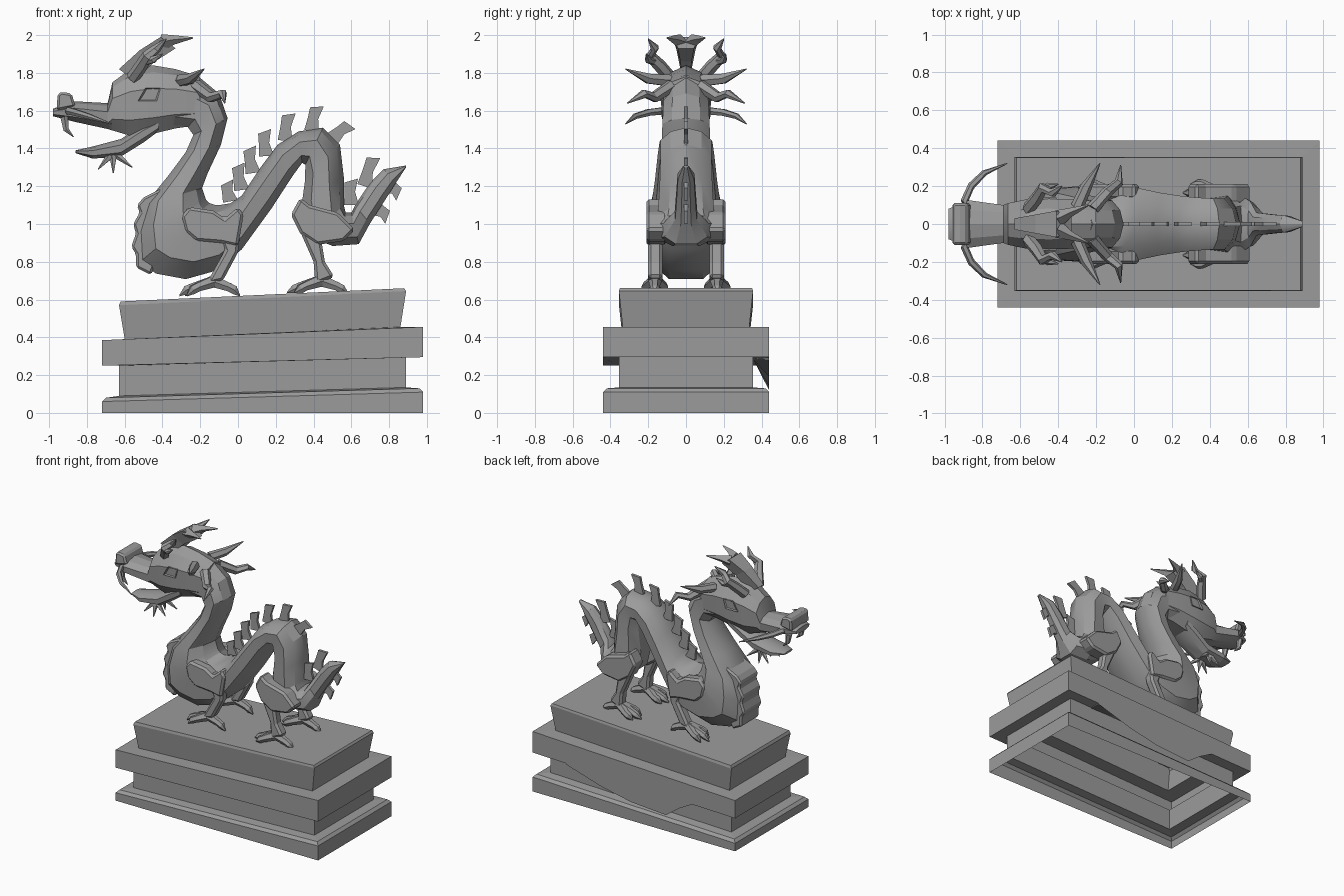
import bpy, bmesh, math
from mathutils import Vector

if "Cube" in bpy.data.objects:
    bpy.data.objects.remove(bpy.data.objects["Cube"], do_unlink=True)

stone = bpy.data.materials.new("grey_stone")
stone.use_nodes = True
grey = (0.33, 0.33, 0.33, 1)
stone.diffuse_color = grey
stone.node_tree.nodes["Principled BSDF"].inputs["Base Color"].default_value = grey


def finish(name, bm, mirror=False, bevel=0, smooth=0):
    """Turn a bmesh into a named object with optional mirror and bevel."""
    bmesh.ops.recalc_face_normals(bm, faces=bm.faces[:])
    mesh = bpy.data.meshes.new(name)
    bm.to_mesh(mesh)
    bm.free()
    mesh.materials.append(stone)
    obj = bpy.data.objects.new(name, mesh)
    bpy.context.collection.objects.link(obj)
    if smooth:
        bpy.ops.object.select_all(action='DESELECT')
        obj.select_set(True)
        bpy.context.view_layer.objects.active = obj
        bpy.ops.object.shade_smooth_by_angle(angle=math.radians(smooth))
    if bevel:
        mod = obj.modifiers.new("Chamfer", 'BEVEL')
        mod.width, mod.segments = bevel, 1
    if mirror:
        mod = obj.modifiers.new("Mirror", 'MIRROR')
        mod.use_axis = (False, True, False)
    return obj


def skin(name, rings, cap_start=True, cap_end=True, **options):
    """Bridge a list of closed rings into one surface."""
    bm = bmesh.new()
    loops = [[bm.verts.new(p) for p in ring] for ring in rings]
    for a, b in zip(loops, loops[1:]):
        for i in range(len(a)):
            j = (i + 1) % len(a)
            bm.faces.new((a[i], a[j], b[j], b[i]))
    if cap_start:
        bm.faces.new(loops[0])
    if cap_end:
        bm.faces.new(loops[-1])
    return finish(name, bm, **options)


def prism(name, outline, y0, y1, **options):
    """Side outline in x and z, given thickness across y."""
    rings = [[(x, y, z) for x, z in outline] for y in (y0, y1)]
    return skin(name, rings, **options)


def horn(name, points, radii, sides=6, mirror=True):
    """Tapering faceted tube through a few points."""
    pts = [Vector(p) for p in points]
    turn = (pts[-1] - pts[0]).to_track_quat('Z', 'Y')
    angles = [math.tau * i / sides for i in range(sides)]
    rings = [[p + turn @ Vector((r * math.cos(a), r * math.sin(a), 0)) for a in angles]
             for p, r in zip(pts, radii)]
    return skin(name, rings, mirror=mirror, smooth=25)


# Cross-section from back ridge to belly: depth fraction, width fraction
SECTION = [(0.1, 0.6), (0.33, 1), (0.75, 0.95), (0.98, 0.45)]


def body_ring(dx, dz, vx, vz, w):
    back, belly = Vector((dx, 0, dz)), Vector((vx, 0, vz))
    right = [back.lerp(belly, t) + Vector((0, w * s, 0)) for t, s in SECTION]
    left = [Vector((p.x, -p.y, p.z)) for p in reversed(right)]
    return [back] + right + left


# Pedestal: left x, right x, half depth, left z, right z
steps = [
    (-.72, .98, .44, 0, 0), (-.72, .98, .44, .06, .11),
    (-.70, .96, .42, .08, .13), (-.63, .89, .355, .09, .135),
    (-.63, .89, .355, .25, .295), (-.72, .98, .44, .25, .295),
    (-.72, .98, .44, .385, .455), (-.60, .86, .335, .39, .455),
    (-.63, .89, .355, .57, .645), (-.62, .88, .35, .59, .66)]
skin("pedestal", [[(a, -d, p), (b, -d, q), (b, d, q), (a, d, p)]
                  for a, b, d, p, q in steps], cap_start=False)

# Sagging ledge under the rear of the pedestal
sag = [(.7, .28), (.4, .19), (.15, .14), (-.14, .12), (-.25, .2), (-.36, .26)]
skin("rear_ledge_sag", [[(x, .44, z), (x, .355, .285), (x, .44, .3)] for x, z in sag])

# Neck, trunk and tail: back x, back z, belly x, belly z, half width
trunk = [
    (-.22, 1.79, -.42, 1.50, .12), (-.10, 1.69, -.27, 1.51, .12),
    (-.055, 1.56, -.24, 1.47, .125), (-.09, 1.42, -.28, 1.38, .13),
    (-.16, 1.27, -.37, 1.26, .15), (-.19, 1.19, -.50, 1.10, .175),
    (-.17, 1.13, -.54, .95, .195), (-.15, 1.11, -.53, .79, .2),
    (-.12, 1.10, -.44, .73, .2), (-.1, 1.10, -.28, .70, .2),
    (-.04, 1.11, -.12, .745, .2), (.02, 1.15, .02, .86, .19),
    (.12, 1.30, .18, 1.08, .165), (.21, 1.42, .29, 1.25, .15),
    (.32, 1.49, .34, 1.32, .14), (.45, 1.51, .355, 1.31, .135),
    (.54, 1.42, .35, 1.22, .135), (.56, 1.25, .33, 1.08, .14),
    (.56, 1.10, .37, .93, .15), (.57, 1.06, .5, .88, .16),
    (.6, 1.06, .64, .89, .12), (.62, 1.10, .70, 1.0, .06),
    (.70, 1.22, .79, 1.14, .05), (.77, 1.29, .84, 1.22, .045),
    (.89, 1.31, .89, 1.30, .015)]
skin("body", [body_ring(*s) for s in trunk], smooth=28)

# Head and lower jaw: x, top z, bottom z, half width
head = [
    (-.98, 1.61, 1.57, .08), (-.87, 1.65, 1.54, .125), (-.69, 1.64, 1.50, .1),
    (-.665, 1.75, 1.49, .11), (-.57, 1.82, 1.46, .13), (-.45, 1.84, 1.47, .135),
    (-.33, 1.82, 1.5, .13), (-.2, 1.78, 1.52, .12)]
jaw = [(-.86, 1.39, 1.375, .05), (-.77, 1.41, 1.345, .09),
       (-.62, 1.45, 1.355, .09), (-.5, 1.53, 1.43, .1), (-.42, 1.56, 1.49, .1)]
for name, rows in (("head", head), ("lower_jaw", jaw)):
    skin(name, [body_ring(x, t, x, b, w) for x, t, b, w in rows], smooth=20)
prism("nose", [(-.96, 1.6), (-.955, 1.69), (-.93, 1.7), (-.88, 1.69), (-.86, 1.62)],
      -.11, .11, bevel=.012)

# Eyes: raised slanted frames with sunken centres
bm = bmesh.new()
eye = [bm.verts.new((x, .14, z)) for x, z in
       ((-.53, 1.65), (-.43, 1.65), (-.41, 1.72), (-.49, 1.72))]
face = bm.faces.new(eye)
extruded = bmesh.ops.extrude_face_region(bm, geom=[face])["geom"]
for v in extruded:
    if isinstance(v, bmesh.types.BMVert):
        v.co.y = .115
front = min((f for f in bm.faces if all(v.co.y > .13 for v in f.verts)),
            key=lambda f: f.index)
bmesh.ops.recalc_face_normals(bm, faces=bm.faces[:])
bmesh.ops.inset_individual(bm, faces=[front], thickness=.015, depth=-.012)
finish("eye", bm, mirror=True)

# Forked crest on top of the head
crest = [(-.6, 1.8, .03), (-.49, 1.9, .05), (-.38, 1.97, .07)]
skin("crest", [[(x - .03, -w, z + .02), (x - .03, w, z + .02),
                (x + .05, w * .6, z - .04), (x + .05, -w * .6, z - .04)]
               for x, z, w in crest])
horn("crest_fork", [(-.4, .03, 1.96), (-.34, .06, 1.975), (-.24, .1, 1.985)],
     (.045, .025, .004), sides=4)

# Antlers, side horns, whiskers, fangs and beard
horn("antler", [(-.56, .08, 1.77), (-.51, .14, 1.84), (-.48, .19, 1.89),
                (-.43, .165, 1.93), (-.38, .2, 1.98)], (.035, .035, .03, .025, .003))
horn("antler_prong", [(-.5, .16, 1.86), (-.45, .2, 1.87), (-.4, .21, 1.9)],
     (.025, .02, .003))
horn("upper_side_horn", [(-.3, .09, 1.76), (-.25, .2, 1.77), (-.18, .32, 1.82)],
     (.035, .03, .003))
horn("lower_side_horn", [(-.22, .08, 1.73), (-.14, .17, 1.67), (-.08, .22, 1.69),
                         (-.07, .31, 1.64)], (.035, .03, .025, .003))
horn("whisker", [(-.9, .11, 1.6), (-.86, .2, 1.59), (-.79, .27, 1.57),
                 (-.67, .32, 1.53)], (.022, .02, .016, .003))
horn("fang", [(-.92, .08, 1.57), (-.91, .08, 1.5), (-.87, .08, 1.46)],
     (.025, .017, .002))
for x, z in ((-.74, 1.29), (-.66, 1.27), (-.56, 1.3)):
    horn("beard_spike", [(-.66, .04, 1.38), (x, .07, z)], (.025, .003), sides=5)

# Scalloped chest plates
prism("chest_plates", [(-.38, 1.2), (-.5, 1.14), (-.535, 1.1), (-.52, 1.06), (-.555, 1.0),
                       (-.54, .95), (-.565, .88), (-.54, .84), (-.54, .77),
                       (-.46, .73), (-.4, .9)], -.11, .11, bevel=.012)

# Back and tail fins: root x, root z, tip x, tip z
fins = [(-.04, 1.12, -.06, 1.23), (.02, 1.18, 0, 1.32), (.08, 1.27, .06, 1.41),
        (.15, 1.36, .14, 1.5), (.25, 1.44, .27, 1.59), (.39, 1.49, .42, 1.63),
        (.5, 1.45, .6, 1.53), (.6, 1.1, .6, 1.24), (.67, 1.2, .72, 1.36),
        (.8, 1.2, .86, 1.15), (.73, 1.08, .8, 1.03)]
for rx, rz, tx, tz in fins:
    root, tip = Vector((rx, rz)), Vector((tx, tz))
    d = (tip - root).normalized()
    n = Vector((d.y, -d.x))
    mid = root.lerp(tip, .5)
    prism("fin", [root - n * .04, root + n * .04, mid + n * .02, tip + n * .035,
                  tip - n * .035 - d * .02, mid - n * .035], -.01, .01)

# Legs: side outlines, mirrored to both sides
prism("front_thigh", [(-.3, 1.04), (-.26, 1.09), (-.13, 1.07), (-.07, 1.03), (.0, 1.09),
                      (.03, 1.05), (.0, .88), (-.09, .9), (-.22, .91), (-.28, .96)],
      .13, .21, mirror=True, bevel=.015)
prism("front_shin", [(-.1, .94), (.01, .94), (.0, .85), (-.08, .7), (-.17, .68),
                     (-.12, .77), (-.07, .86)], .125, .2, mirror=True, bevel=.015)
prism("rear_thigh", [(.28, 1.05), (.33, 1.14), (.38, 1.1), (.53, 1.06), (.62, .97),
                     (.56, .91), (.42, .89), (.33, .95)],
      .1, .21, mirror=True, bevel=.015)
prism("rear_shin", [(.32, .98), (.44, .92), (.46, .8), (.51, .72), (.41, .68),
                    (.4, .8)], .125, .2, mirror=True, bevel=.015)

# Clawed feet: three front toes and one rear toe each
for label, x, z in (("front", -.13, .695), ("rear", .44, .7)):
    for dx, y in ((-.18, .165), (-.15, .12), (-.14, .21), (.14, .165)):
        horn(label + "_toe", [(x, .163, z), (x + dx * .6, y, z - .03), (x + dx * .8, y, z - .045),
                              (x + dx, y, z - .072 + x * .02)], (.036, .026, .026, .004))
